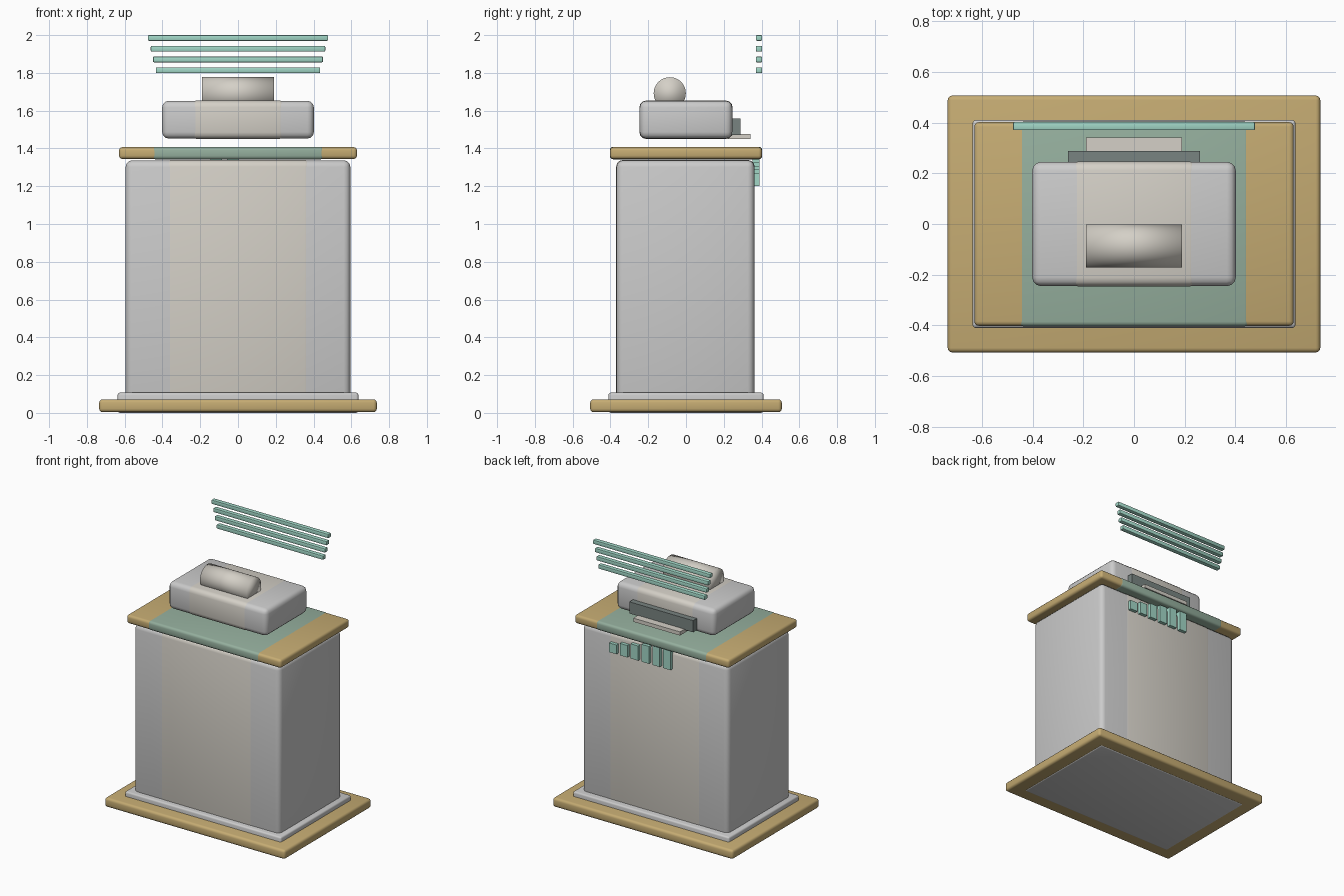
import bpy, math

if "Cube" in bpy.data.objects:
    bpy.data.objects.remove(bpy.data.objects["Cube"])


def material(name, rgb):
    m = bpy.data.materials.new(name)
    m.diffuse_color = (*rgb, 1)
    m.use_nodes = True
    m.node_tree.nodes["Principled BSDF"].inputs["Base Color"].default_value = m.diffuse_color
    return m


GOLD = material("gold", (0.56, 0.41, 0.17))
TEAL = material("teal", (0.36, 0.68, 0.57))
SAGE = material("sage", (0.30, 0.43, 0.34))
BEIGE = material("beige", (0.66, 0.63, 0.57))
SILVER = material("silver", (0.60, 0.61, 0.63))
DARK = material("dark_grey", (0.19, 0.23, 0.22))


def box(name, x, y, z, mat, bevel=0.0, segments=3):
    """Bevelled box from (min, max) pairs on each axis."""
    centre = [(a + b) / 2 for a, b in (x, y, z)]
    bpy.ops.mesh.primitive_cube_add(size=1, location=centre)
    ob = bpy.context.object
    ob.name = name
    ob.scale = [b - a for a, b in (x, y, z)]
    bpy.ops.object.transform_apply(location=False, rotation=False, scale=True)
    ob.data.materials.append(mat)
    if bevel:
        mod = ob.modifiers.new("bevel", 'BEVEL')
        mod.width, mod.segments = bevel, segments
        bpy.ops.object.modifier_apply(modifier=mod.name)
        bpy.ops.object.shade_smooth_by_angle(angle=math.radians(40))
    return ob


def sym(h):
    return (-h, h)


E = 0.0015  # inlays stand slightly proud of the part they wrap

# Base
box("base_slab", sym(0.735), sym(0.507), (0.004, 0.072), GOLD, 0.018)
box("plinth", sym(0.637), sym(0.41), (0, 0.107), SILVER, 0.012)

# Cabinet with a wrap-around centre panel
box("cabinet", sym(0.595), (-0.368, 0.362), (0.02, 1.337), SILVER, 0.035)
box("cabinet_panel", sym(0.39), (-0.368 - E, 0.362 + E), (0.02, 1.337 + E), BEIGE, 0.035)

# Counter top with a centre inlay
box("counter_top", sym(0.63), sym(0.402), (1.344, 1.407), GOLD, 0.018)
box("counter_inlay", sym(0.455), sym(0.402 + E), (1.344 - E, 1.407 + E), SAGE, 0.018)

# Device on the counter
box("device_body", sym(0.402), sym(0.245), (1.452, 1.652), SILVER, 0.035)
box("device_panel", sym(0.255), sym(0.245 + E), (1.452 - E, 1.652 + E), BEIGE, 0.035)
box("device_screen", sym(0.26), (0.235, 0.288), (1.472, 1.558), DARK)
box("device_tray", sym(0.19), (0.22, 0.342), (1.450, 1.477), BEIGE)

# Paper roll lying across the device
bpy.ops.mesh.primitive_cylinder_add(vertices=48, radius=0.085, depth=0.38,
                                    location=(0, -0.086, 1.692),
                                    rotation=(0, math.pi / 2, 0))
roll = bpy.context.object
roll.name = "paper_roll"
roll.data.materials.append(BEIGE)
bpy.ops.object.shade_smooth()

# Floating slats above, each one wider than the one below
for i, half in enumerate((0.435, 0.450, 0.462, 0.477)):
    z = 1.814 + i * 0.057
    box(f"slat_{i + 1}", sym(half), (0.37, 0.403), (z - 0.015, z + 0.015), TEAL, 0.005, 2)

# Rising bars on the back of the cabinet
for i in range(6):
    x = 0.325 - i * 0.088
    box(f"level_bar_{i + 1}", (x - 0.03, x + 0.03), (0.352, 0.388),
        (1.2, 1.268 + i * 0.02), TEAL)
